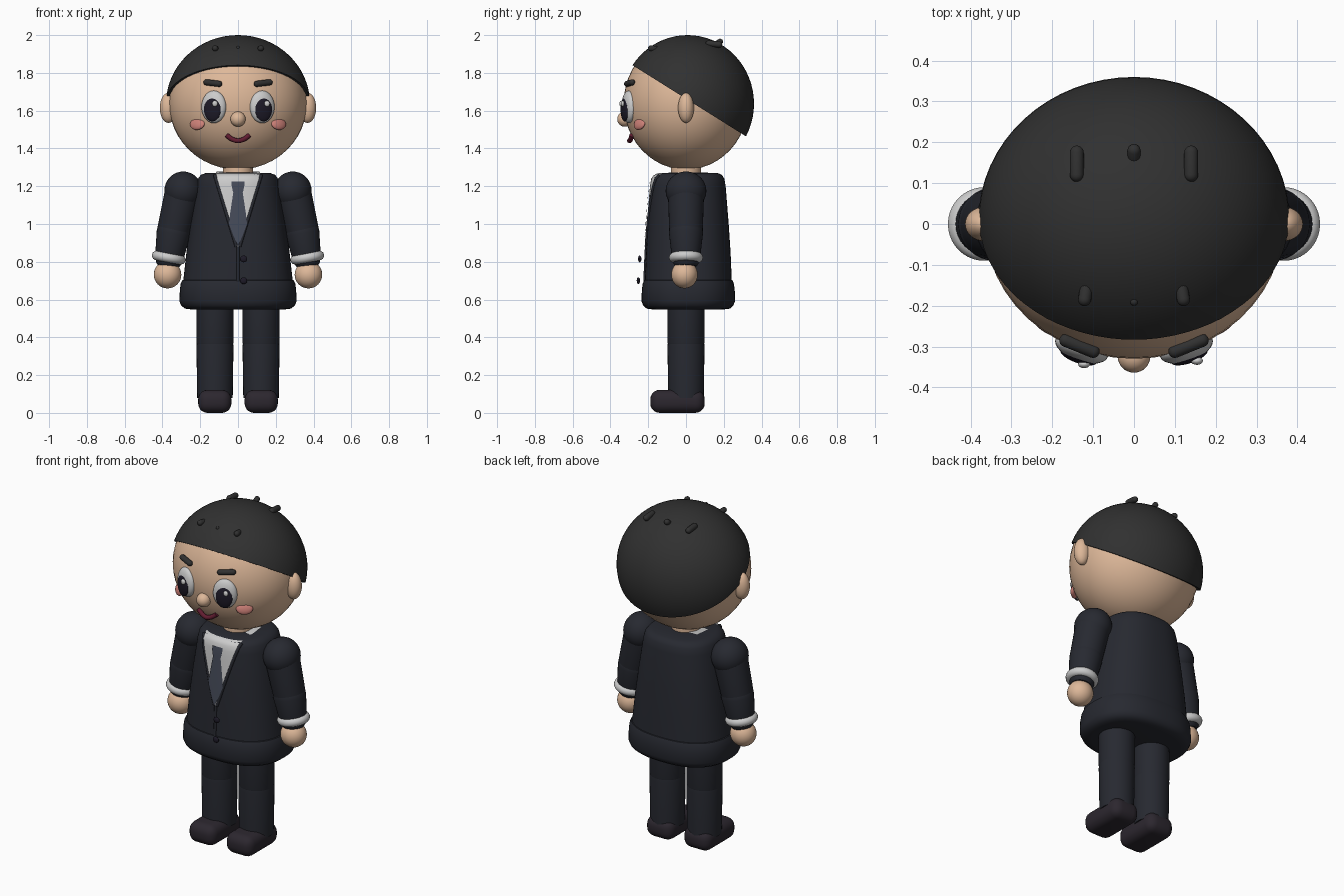
import bpy, bmesh, math
from mathutils import Vector

if "Cube" in bpy.data.objects:
    bpy.data.objects.remove(bpy.data.objects["Cube"])

def mat(name, r, g, b):
    m = bpy.data.materials.new(name)
    m.diffuse_color = (r, g, b, 1)
    m.use_nodes = True
    m.node_tree.nodes["Principled BSDF"].inputs["Base Color"].default_value = m.diffuse_color
    return m

SKIN = mat("skin", .73, .48, .32)
SUIT = mat("suit", .020, .022, .030)
HAIR = mat("hair", .030, .030, .030)
SHOE = mat("shoe", .025, .020, .028)
WHITE = mat("white", .75, .75, .74)
DARK = mat("pupil", .012, .010, .02)
TIE = mat("tie", .06, .07, .10)
CHEEK = mat("cheek", .62, .22, .19)
LIP = mat("lip", .12, .012, .03)

def finish(name, bm, material, angle=40):
    bmesh.ops.recalc_face_normals(bm, faces=bm.faces)
    me = bpy.data.meshes.new(name)
    bm.to_mesh(me)
    bm.free()
    ob = bpy.data.objects.new(name, me)
    bpy.context.collection.objects.link(ob)
    me.materials.append(material)
    bpy.ops.object.select_all(action='DESELECT')
    ob.select_set(True)
    bpy.context.view_layer.objects.active = ob
    bpy.ops.object.shade_smooth_by_angle(angle=math.radians(angle))
    return ob

def ellipsoid(name, loc, radii, material, rot=(0, 0, 0), seg=32):
    bm = bmesh.new()
    bmesh.ops.create_uvsphere(bm, u_segments=seg, v_segments=seg // 2, radius=1)
    bmesh.ops.scale(bm, vec=radii, verts=bm.verts)
    ob = finish(name, bm, material)
    ob.location, ob.rotation_euler = loc, rot
    return ob

def lathe(name, a, b, profile, material, seg=32):
    """Closed round solid along a-b; profile holds (distance from a, radius)."""
    a, b = Vector(a), Vector(b)
    q = (b - a).to_track_quat('Z', 'Y')
    rings = [[a + q @ Vector((r * math.cos(t), r * math.sin(t), d))
              for t in (2 * math.pi * i / seg for i in range(seg))] for d, r in profile]
    return loft(name, rings, material)

def loft(name, rings, material):
    bm = bmesh.new()
    vs = [[bm.verts.new(p) for p in ring] for ring in rings]
    n = len(vs[0])
    for lo, hi in zip(vs, vs[1:]):
        for i in range(n):
            bm.faces.new((lo[i], lo[(i + 1) % n], hi[(i + 1) % n], hi[i]))
    bm.faces.new(vs[0])
    bm.faces.new(vs[-1])
    return finish(name, bm, material)

def capsule(name, a, b, r, material, seg=16):
    L = (Vector(b) - Vector(a)).length
    q = [math.pi / 2 * i / 5 for i in range(6)]
    prof = [(-r * math.cos(t), max(r * math.sin(t), .0005)) for t in q]
    prof += [(L + r * math.sin(t), max(r * math.cos(t), .0005)) for t in q]
    return lathe(name, a, b, prof, material, seg)

def tube(name, pts, r, material):
    cu = bpy.data.curves.new(name, 'CURVE')
    cu.dimensions, cu.bevel_depth, cu.bevel_resolution, cu.use_fill_caps = '3D', r, 3, True
    sp = cu.splines.new('POLY')
    sp.points.add(len(pts) - 1)
    for p, c in zip(sp.points, pts):
        p.co = (*c, 1)
    cu.materials.append(material)
    ob = bpy.data.objects.new(name, cu)
    bpy.context.collection.objects.link(ob)

# Head and neck
HEAD = Vector((0, 0, 1.64))
ellipsoid("head", HEAD, (.365, .33, .352), SKIN, seg=48)
lathe("neck", (0, 0, 1.24), (0, 0, 1.34), [(0, .08), (.1, .08)], SKIN)

# Hair cap, cut by a plane sloping down to the back
bm = bmesh.new()
bmesh.ops.create_uvsphere(bm, u_segments=64, v_segments=32, radius=1)
bmesh.ops.scale(bm, vec=(.381, .352, .363), verts=bm.verts)
bmesh.ops.translate(bm, vec=(0, .008, 1.637), verts=bm.verts)
cut = bmesh.ops.bisect_plane(bm, geom=bm.verts[:] + bm.edges[:] + bm.faces[:], plane_co=(0, 0, 1.663),
                             plane_no=(0, .627, 1), clear_inner=True)
bmesh.ops.contextual_create(bm, geom=[e for e in cut['geom_cut'] if isinstance(e, bmesh.types.BMEdge)])
finish("hair", bm, HAIR)

# Small hair tufts
capsule("back_tuft", (0, .165, 1.955), (0, .18, 1.965), .016, HAIR)
capsule("fringe_tuft", (0, -.185, 1.93), (0, -.19, 1.932), .01, HAIR)

for side, s in (("left", -1), ("right", 1)):
    capsule(side + "_back_tuft", (s * .14, .12, 1.955), (s * .14, .175, 1.95), .017, HAIR)
    capsule(side + "_fringe_tuft", (s * .116, -.155, 1.925), (s * .121, -.185, 1.93), .016, HAIR)
    ellipsoid(side + "_ear", (s * .368, 0, 1.615), (.046, .042, .08), SKIN)
    # Eyes face outward along the head surface
    a = math.radians(19)
    out = Vector((s * math.sin(a), -math.cos(a), 0))
    eye = Vector((s * .128, -.303, 1.62))
    ellipsoid(side + "_eye", eye, (.068, .034, .086), WHITE, (0, 0, s * a))
    ellipsoid(side + "_pupil", eye + out * .023 + Vector((0, 0, -.014)), (.047, .016, .063), DARK, (0, 0, s * a))
    ellipsoid(side + "_eye_glint", (s * .138 + .016, -.339 + s * .004, 1.637), (.015, .01, .016), WHITE, seg=16)
    capsule(side + "_eyebrow", (s * .1, -.312, 1.742), (s * .167, -.285, 1.75), .016, HAIR)
    ellipsoid(side + "_cheek", (s * .215, -.246, 1.53), (.046, .016, .033), CHEEK, (-.3, 0, s * math.radians(35)))

ellipsoid("nose", (0, -.324, 1.555), (.04, .04, .04), SKIN)
mouth = []
for i in range(17):
    u = i / 8 - 1
    mouth.append((.06 * u, -.287 - .012 * (1 - abs(u)), 1.441 + .03 * u * u))
tube("mouth", mouth, .013, LIP)

# Torso and hem, soft oval sections: (z, half width, half depth)
CY, POW = .012, 2.4
BODY = [(.68, .292, .231), (.85, .273, .224), (1.0, .253, .214), (1.2, .222, .198), (1.24, .212, .191),
        (1.26, .197, .178), (1.27, .17, .155), (1.272, .08, .08)]
HEM = [(.548, .25, .19), (.552, .28, .22), (.567, .3, .238), (.59, .31, .247), (.65, .308, .246),
       (.685, .303, .241), (.702, .295, .234), (.708, .28, .22)]

def oval(z, rx, ry, n=64):
    f = lambda c: math.copysign(abs(c) ** (2 / POW), c)
    return [(rx * f(math.cos(t)), CY + ry * f(math.sin(t)), z)
            for t in (2 * math.pi * i / n for i in range(n))]

loft("jacket", [oval(*r) for r in BODY], SUIT)
loft("jacket_hem", [oval(*r) for r in HEM], SUIT)

def front(x, z, off):
    """Point on the jacket front at x, z, pushed out by off."""
    for (z0, a0, b0), (z1, a1, b1) in zip(BODY, BODY[1:]):
        if z <= z1:
            break
    t = (z - z0) / (z1 - z0)
    rx, ry = a0 + t * (a1 - a0), b0 + t * (b1 - b0)
    return Vector((x, CY - ry * max(0, 1 - abs(x / rx) ** POW) ** (1 / POW) - off, z))

def front_panel(name, rows, off, material, top=None):
    bm = bmesh.new()
    N = 12
    grid = [[bm.verts.new(front(w * (2 * i / N - 1), z, off)) for i in range(N + 1)] for z, w in rows]
    if top:
        w, y, z = top
        grid.append([bm.verts.new((w * (2 * i / N - 1), y, z)) for i in range(N + 1)])
    for lo, hi in zip(grid, grid[1:]):
        for i in range(N):
            bm.faces.new((lo[i], lo[i + 1], hi[i + 1], hi[i]))
    finish(name, bm, material)

# Shirt, tie, lapel edges, front seam, buttons
vee = lambda z: .002 + .115 * (z - .88) / .38
zs = [.88 + .36 * i / 12 for i in range(13)]
front_panel("shirt", [(z, vee(z)) for z in zs + [1.255, 1.266]], .005, WHITE, (.115, .06, 1.277))
tie_rows = [(.888, .002), (.94, .025), (1.0, .048), (1.06, .041), (1.12, .032), (1.165, .025),
            (1.172, .027), (1.2, .033), (1.225, .034)]
front_panel("tie", tie_rows, .012, TIE)
for side, s in (("left", -1), ("right", 1)):
    tube(side + "_lapel_edge", [front(s * (vee(z) + .006), z, 0) for z in zs + [1.258]], .009, SUIT)
tube("front_seam", [front(0, z, 0) for z in (.69, .75, .8, .88)], .008, SUIT)
for name, z, y in (("upper", .815, -.245), ("lower", .70, -.252)):
    ellipsoid(name + "_button", (.03, y, z), (.019, .009, .018), DARK, seg=16)

for side, s in (("left", -1), ("right", 1)):
    # Arms hang slightly outward
    shoulder, elbow = Vector((s * .29, 0, 1.175)), Vector((s * .338, 0, .97))
    wrist = Vector((s * .37, 0, .79))
    ellipsoid(side + "_shoulder", shoulder, (.1, .108, .103), SUIT)
    L = (elbow - shoulder).length
    lathe(side + "_upper_arm", shoulder, elbow, [(0, .096), (L, .089), (L + .02, .085)], SUIT)
    L = (wrist - elbow).length
    lathe(side + "_forearm", elbow, wrist, [(-.04, .075), (-.015, .088), (.02, .09), (L - .04, .076),
                                            (L, .066), (L + .015, .055)], SUIT)
    bpy.ops.mesh.primitive_torus_add(major_segments=40, minor_segments=14, major_radius=.064,
                                     minor_radius=.026, location=(s * .367, 0, .822),
                                     rotation=(0, s * math.radians(-10), 0))
    cuff = bpy.context.object
    cuff.name = side + "_cuff"
    cuff.data.materials.append(WHITE)
    bpy.ops.object.shade_smooth_by_angle()
    ellipsoid(side + "_hand", (s * .373, -.008, .732), (.073, .07, .073), SKIN)

    # Legs in two lengths, rounded shoes
    x = s * .122
    lathe(side + "_thigh", (x, 0, .36), (x, 0, .6), [(0, .095), (.012, .098), (.24, .099)], SUIT)
    lathe(side + "_shin", (x, 0, .08), (x, 0, .38), [(0, .094), (.27, .098), (.29, .096)], SUIT)
    bm = bmesh.new()
    bmesh.ops.create_cube(bm, size=1)
    bmesh.ops.scale(bm, vec=(.176, .288, .122), verts=bm.verts)
    bmesh.ops.bevel(bm, geom=bm.edges[:], offset=.05, segments=5, profile=.5, affect='EDGES')
    shoe = finish(side + "_shoe", bm, SHOE)
    shoe.location = (s * .123, -.045, .061)
